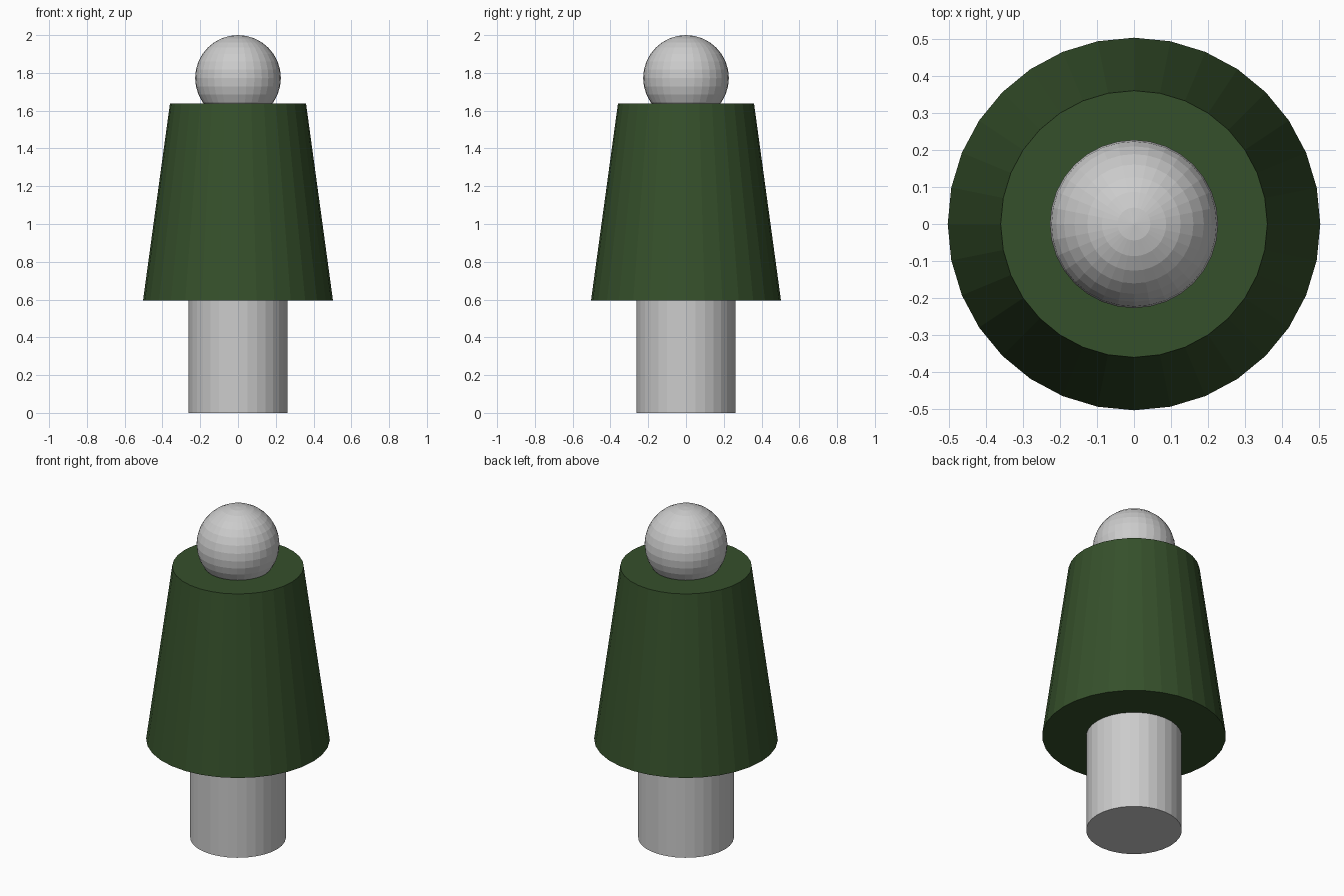
import bpy

if "Cube" in bpy.data.objects:
    bpy.data.objects.remove(bpy.data.objects["Cube"])

SIDES = 32


def lathe_part(name, r_bottom, r_top, z0, z1):
    bpy.ops.mesh.primitive_cone_add(vertices=SIDES, radius1=r_bottom, radius2=r_top,
                                    depth=z1 - z0, location=(0, 0, (z0 + z1) / 2))
    obj = bpy.context.object
    obj.name = name
    return obj


green = bpy.data.materials.new("dark_green")
green.diffuse_color = (0.036, 0.08, 0.024, 1)
green.use_nodes = True
green.node_tree.nodes["Principled BSDF"].inputs["Base Color"].default_value = green.diffuse_color

# Base post, running up into the body
lathe_part("base_post", 0.262, 0.262, 0, 0.7)

# Tapered body
body = lathe_part("tapered_body", 0.503, 0.36, 0.594, 1.639)
body.data.materials.append(green)

# Ball on top, sunk slightly into the body
bpy.ops.mesh.primitive_uv_sphere_add(segments=SIDES, ring_count=16, radius=0.227,
                                     location=(0, 0, 1.773))
bpy.context.object.name = "top_ball"
